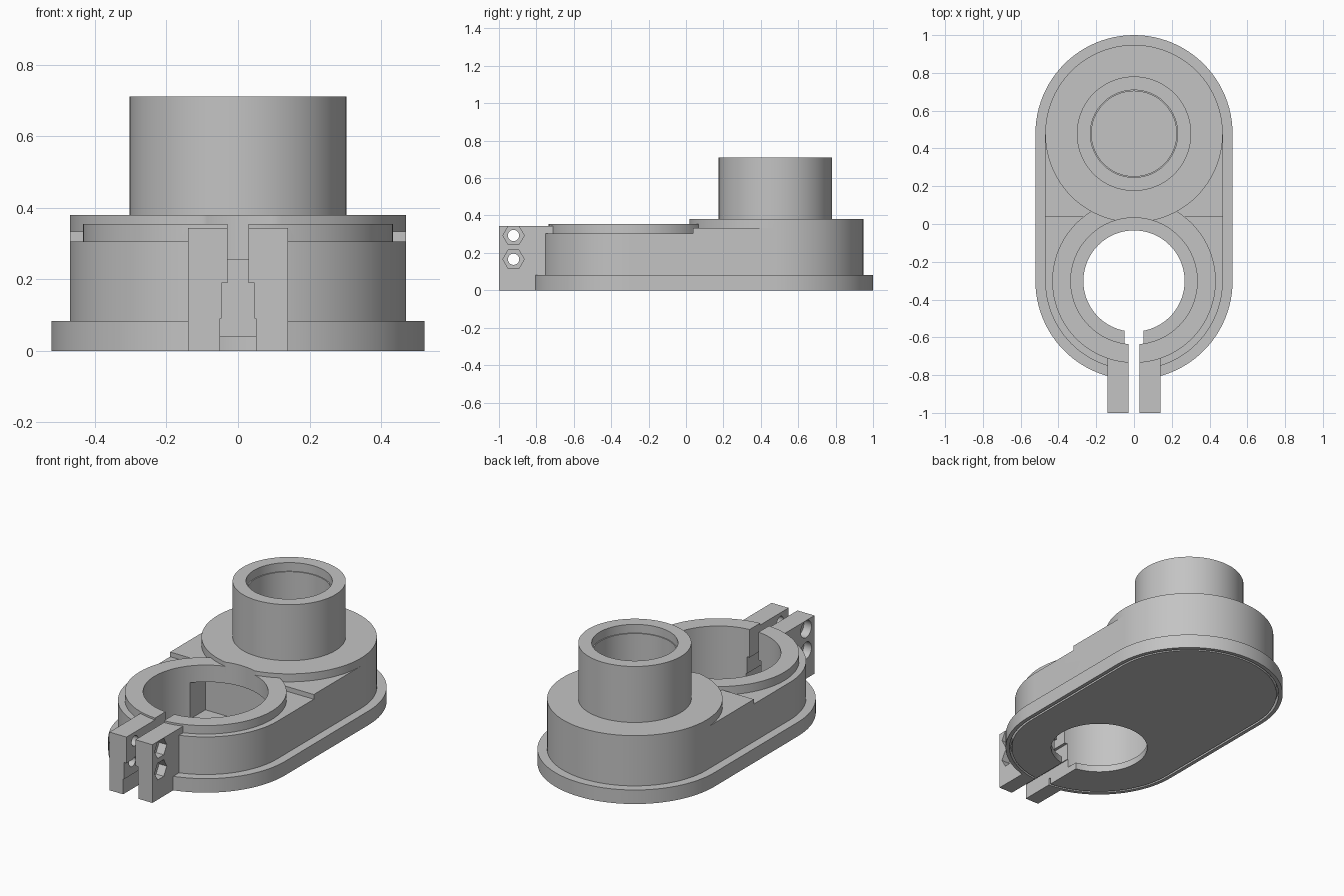
import bpy, bmesh, math
from mathutils import Matrix

if "Cube" in bpy.data.objects:
    bpy.data.objects.remove(bpy.data.objects["Cube"])

REAR, FRONT = 0.478, -0.302   # centre lines along y


def prism(name, outline, z0, z1):
    """Extrude a flat outline between two heights."""
    bm = bmesh.new()
    face = bm.faces.new([bm.verts.new((x, y, z0)) for x, y in outline])
    ext = bmesh.ops.extrude_face_region(bm, geom=[face])
    verts = [v for v in ext["geom"] if isinstance(v, bmesh.types.BMVert)]
    bmesh.ops.translate(bm, verts=verts, vec=(0, 0, z1 - z0))
    bmesh.ops.recalc_face_normals(bm, faces=bm.faces)
    mesh = bpy.data.meshes.new(name)
    bm.to_mesh(mesh)
    bm.free()
    ob = bpy.data.objects.new(name, mesh)
    bpy.context.collection.objects.link(ob)
    return ob


def circle(r, y=0.0, n=96):
    return [(r * math.cos(2 * math.pi * i / n), y + r * math.sin(2 * math.pi * i / n))
            for i in range(n)]


def stadium(r, n=48):
    pts = []
    for start, cy in ((0, REAR), (math.pi, FRONT)):
        for i in range(n + 1):
            a = start + math.pi * i / n
            pts.append((r * math.cos(a), cy + r * math.sin(a)))
    return pts


def rect(x0, x1, y0, y1):
    return [(x0, y0), (x1, y0), (x1, y1), (x0, y1)]


def cross_hole(name, r, n, x0, x1, y, z):
    """Prism lying along x, used for the clamp screws."""
    ob = prism(name, circle(r, 0, n), x0, x1)
    # local z becomes world x, local x becomes world y
    turn = Matrix(((0, 0, 1, 0), (1, 0, 0, y), (0, 1, 0, z), (0, 0, 0, 1)))
    ob.data.transform(turn)
    return ob


def combine(base, tool, op):
    tool.hide_render = True
    mod = base.modifiers.new(op, "BOOLEAN")
    mod.operation, mod.solver, mod.object = op, "EXACT", tool
    bpy.context.view_layer.objects.active = base
    bpy.ops.object.modifier_apply(modifier=mod.name)
    bpy.data.objects.remove(tool)


# Flange is the base that everything joins to
housing = prism("clamp_housing", stadium(0.522), 0, 0.083)


def add(tool):
    combine(housing, tool, "UNION")


def cut(tool):
    combine(housing, tool, "DIFFERENCE")


# Main body with a lower front half
add(prism("body", stadium(0.47), 0.05, 0.333))
cut(prism("front_step", rect(-0.6, 0.6, -0.9, 0.037), 0.305, 0.5))

# Rear disc, upright collar and front ring
add(prism("rear_disc", circle(0.47, REAR), 0.333, 0.38))
add(prism("collar", circle(0.303, REAR), 0.3, 0.711))
add(prism("front_ring", circle(0.433, FRONT), 0.2, 0.355))

# Clamp lugs
for side in (-1, 1):
    x0, x1 = sorted((side * 0.02, side * 0.14))
    add(prism("clamp_lug", rect(x0, x1, -1.0, -0.6), 0, 0.344))

# Bottom plate set into the underside with a narrow gap around it
cut(prism("underside_recess", stadium(0.5), -0.1, 0.04))
add(prism("bottom_plate", stadium(0.488), 0, 0.06))

# Clamp bore: narrow lip at the bottom, wide above, pocket in its rear wall
cut(prism("lip_bore", circle(0.268, FRONT), -0.1, 0.6))
cut(prism("wide_bore", circle(0.335, FRONT), 0.04, 0.6))
cut(prism("rear_pocket", rect(-0.255, 0.255, -0.2, 0.06), 0.04, 0.255))

# Clamp slot, wider towards the bottom
for half, top in ((0.029, 0.6), (0.046, 0.19), (0.051, 0.09)):
    cut(prism("clamp_slot", rect(-half, half, -1.2, -0.45), -0.1, top))

# Collar bore with a small step near the rim
cut(prism("collar_bore", circle(0.225, REAR), 0.06, 0.9))
cut(prism("collar_step", circle(0.231, REAR), 0.66, 0.9))

# Screw holes with hexagonal nut pockets and round head pockets
for z in (0.293, 0.166):
    cut(cross_hole("screw_hole", 0.03, 32, -0.3, 0.3, -0.922, z))
    cut(cross_hole("nut_pocket", 0.057, 6, 0.09, 0.3, -0.922, z))
    cut(cross_hole("head_pocket", 0.05, 32, -0.3, -0.09, -0.922, z))

# Single grey finish
grey = bpy.data.materials.new("plain_grey")
grey.use_nodes = True
colour = (0.55, 0.55, 0.55, 1)
grey.diffuse_color = colour
grey.node_tree.nodes["Principled BSDF"].inputs["Base Color"].default_value = colour
housing.data.materials.clear()
housing.data.materials.append(grey)
for poly in housing.data.polygons:
    poly.material_index = 0

bpy.ops.object.select_all(action="DESELECT")
housing.select_set(True)
bpy.context.view_layer.objects.active = housing
bpy.ops.object.shade_smooth_by_angle(angle=math.radians(30))
